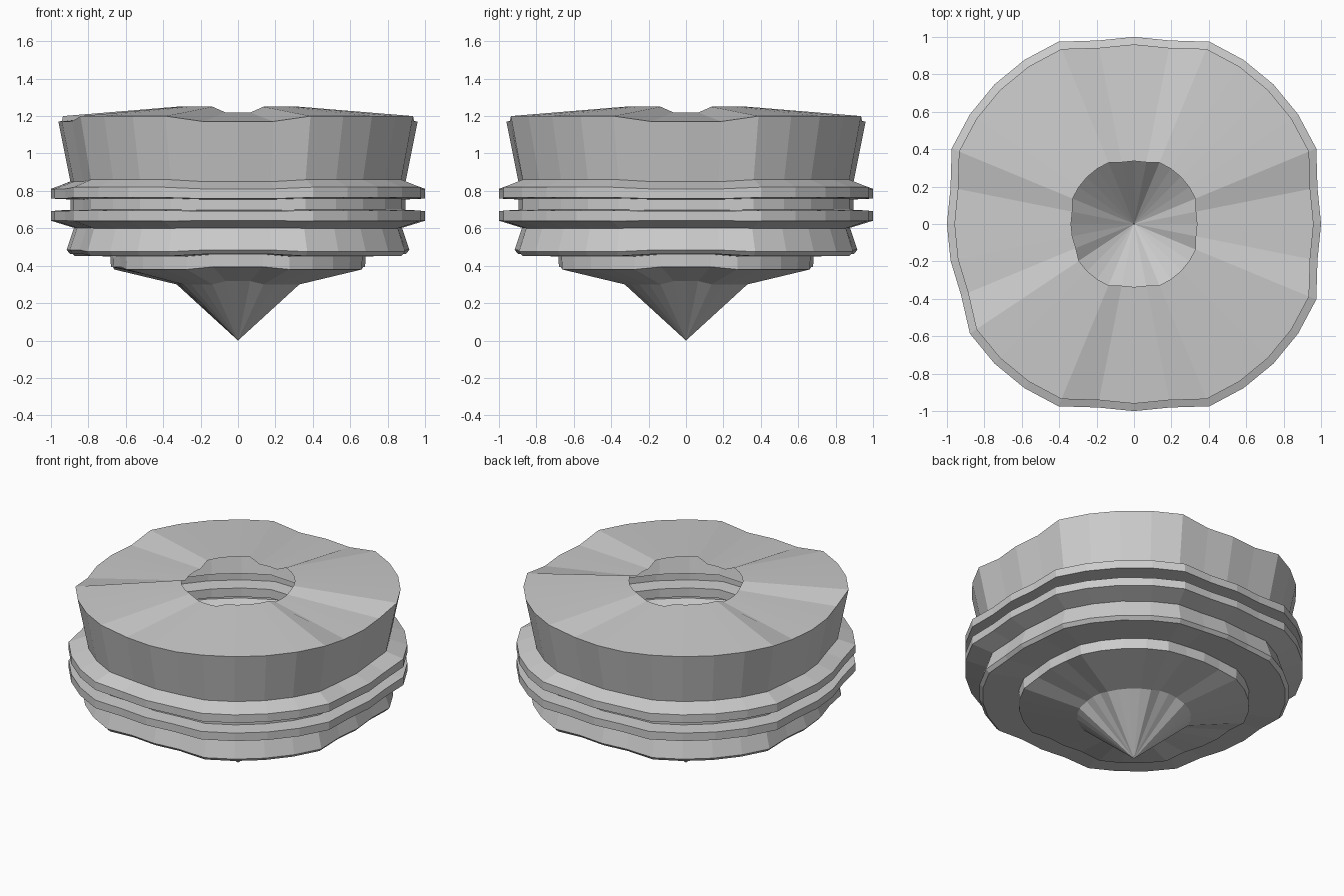
import bpy, bmesh, math

if "Cube" in bpy.data.objects:
    bpy.data.objects.remove(bpy.data.objects["Cube"])

SEGMENTS = 32
PIVOT_Z = 0.65      # dented columns shrink towards this height on the axis
DENT = 0.948

# Radius / height profile, from the open top hole down to the pointed base
PROFILE = [
    (0.355, 1.25), (1.013, 1.20),                 # sloping lid, rim
    (0.945, 0.86), (1.055, 0.82), (1.055, 0.765), # wall, upper flange
    (0.945, 0.76), (0.945, 0.70),                 # groove
    (1.055, 0.695), (1.055, 0.64),                # lower flange
    (0.925, 0.60), (0.967, 0.475), (0.945, 0.452),# lower band
    (0.72, 0.45), (0.717, 0.38), (0.355, 0.30),   # step and shallow cone
]

# Columns pushed inwards: three at each quarter, plus one odd one
dented = {(q * 8 + k) % SEGMENTS for q in range(4) for k in (-1, 0, 1)} | {18}

bm = bmesh.new()
rings = []
for r, z in PROFILE:
    ring = []
    for i in range(SEGMENTS):
        a = 2 * math.pi * i / SEGMENTS
        s = DENT if i in dented else 1.0
        ring.append(bm.verts.new((r * s * math.cos(a), r * s * math.sin(a),
                                  PIVOT_Z + (z - PIVOT_Z) * s)))
    rings.append(ring)
tip = bm.verts.new((0, 0, 0))

# Outer shell (hollow, with the hole left open)
for upper, lower in zip(rings, rings[1:]):
    for i in range(SEGMENTS):
        j = (i + 1) % SEGMENTS
        bm.faces.new((upper[i], lower[i], lower[j], upper[j]))
# Pointed base
for i in range(SEGMENTS):
    bm.faces.new((rings[-1][i], tip, rings[-1][(i + 1) % SEGMENTS]))

mesh = bpy.data.meshes.new("pot_shell")
bm.to_mesh(mesh)
bm.free()
obj = bpy.data.objects.new("pot_shell", mesh)
bpy.context.collection.objects.link(obj)
